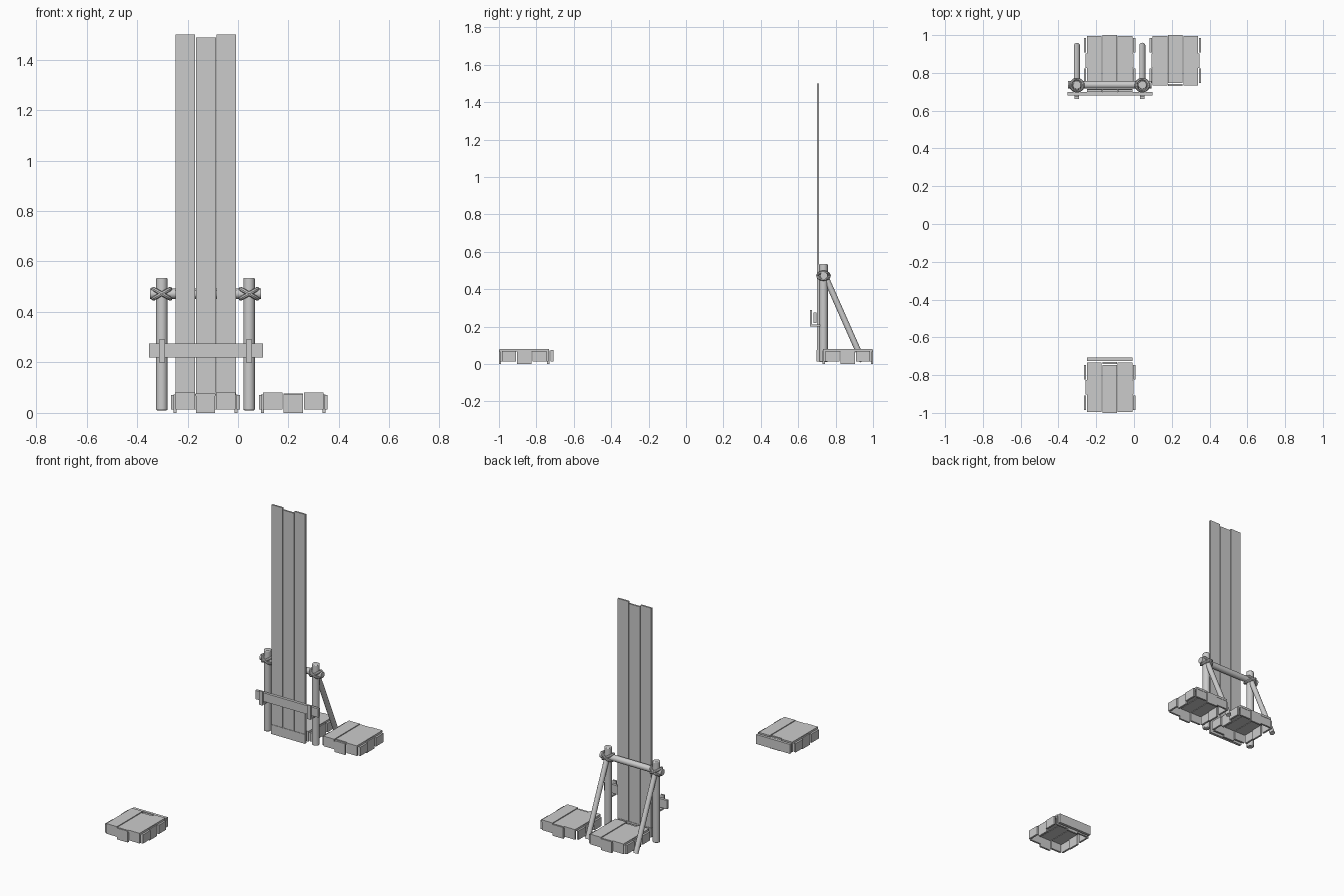
import bpy, math
from mathutils import Vector

if "Cube" in bpy.data.objects:
    bpy.data.objects.remove(bpy.data.objects["Cube"])


def box(name, x0, x1, y0, y1, z0, z1):
    bpy.ops.mesh.primitive_cube_add(size=1, location=((x0 + x1) / 2, (y0 + y1) / 2, (z0 + z1) / 2))
    o = bpy.context.object
    o.name = name
    o.scale = (abs(x1 - x0), abs(y1 - y0), abs(z1 - z0))
    bpy.ops.object.transform_apply(location=False, rotation=False, scale=True)
    return o


def pole(name, a, b, r):
    a, b = Vector(a), Vector(b)
    d = b - a
    bpy.ops.mesh.primitive_cylinder_add(vertices=16, radius=r, depth=d.length, location=(a + b) / 2)
    o = bpy.context.object
    o.name = name
    o.rotation_euler = d.to_track_quat('Z', 'Y').to_euler()
    bpy.ops.object.shade_smooth_by_angle(angle=math.radians(40))
    return o


# Open-bottomed plank crate; s = +1/-1 gives the side of the shorter middle plank
def crate(name, cx, cy, s):
    for i in (-1, 0, 1):
        x = cx + i * 0.081
        outer = i != 0
        # lid planks
        ya, yb = cy - s * 0.131, cy + s * (0.132 if outer else 0.118)
        box(name + "_lid_plank", x - 0.039, x + 0.039, min(ya, yb), max(ya, yb),
            0.066, 0.08 if outer else 0.077)
        z0, z1 = (0.013, 0.07) if outer else (0.0, 0.073)
        for side in (-1, 1):
            # front and back wall boards
            p = 0.129 if outer else 0.135
            yo, yi = cy + side * p, cy + side * (p - 0.012)
            box(name + "_end_board", x - 0.038, x + 0.038, min(yo, yi), max(yo, yi), z0, z1)
            # left and right wall boards
            p = 0.136 if outer else 0.127
            xo, xi = cx + side * p, cx + side * (p - 0.012)
            y = cy + i * 0.081
            box(name + "_side_board", min(xo, xi), max(xo, xi), y - 0.038, y + 0.038, z0, z1)


crate("rear_crate", -0.129, 0.865, -1)
crate("right_crate", 0.219, 0.865, -1)
crate("front_crate", -0.129, -0.865, 1)

# Loose boards closing the crates
box("front_crate_loose_board", -0.25, -0.008, -0.725, -0.708, 0.014, 0.075)
box("rear_crate_loose_board", -0.25, -0.008, 0.697, 0.714, 0.014, 0.075)

# Tall planks
for x0, x1, top in ((-0.248, -0.17, 1.5), (-0.166, -0.088, 1.487), (-0.085, -0.008, 1.5)):
    box("tall_plank", x0, x1, 0.70, 0.711, 0.016, top)

# Frame of lashed poles
for x in (-0.302, 0.044):
    post = pole("post", (x, 0.735, 0.01), (x, 0.735, 0.535), 0.023)
    bev = post.modifiers.new("rounded_ends", 'BEVEL')
    bev.width = 0.005
    bev.segments = 2
    pole("brace", (x, 0.742, 0.475), (x, 0.945, 0.015), 0.016)
    # crossed rope lashing
    for tilt in (-30, 30):
        bpy.ops.mesh.primitive_torus_add(major_segments=24, minor_segments=8, major_radius=0.032,
                                         minor_radius=0.007, location=(x, 0.735, 0.472))
        rope = bpy.context.object
        rope.name = "lashing"
        rope.scale = (1.2, 1, 1.2)
        rope.rotation_euler = (0, math.radians(tilt), 0)
        bpy.ops.object.shade_smooth_by_angle(angle=math.radians(40))
    # hook holding the bar
    box("hook_base", x - 0.012, x + 0.012, 0.663, 0.718, 0.20, 0.211)
    box("hook_lip", x - 0.012, x + 0.012, 0.663, 0.674, 0.20, 0.29)

pole("crossbeam", (-0.349, 0.737, 0.472), (0.092, 0.737, 0.472), 0.02)
box("locking_bar", -0.353, 0.099, 0.681, 0.698, 0.219, 0.275)
